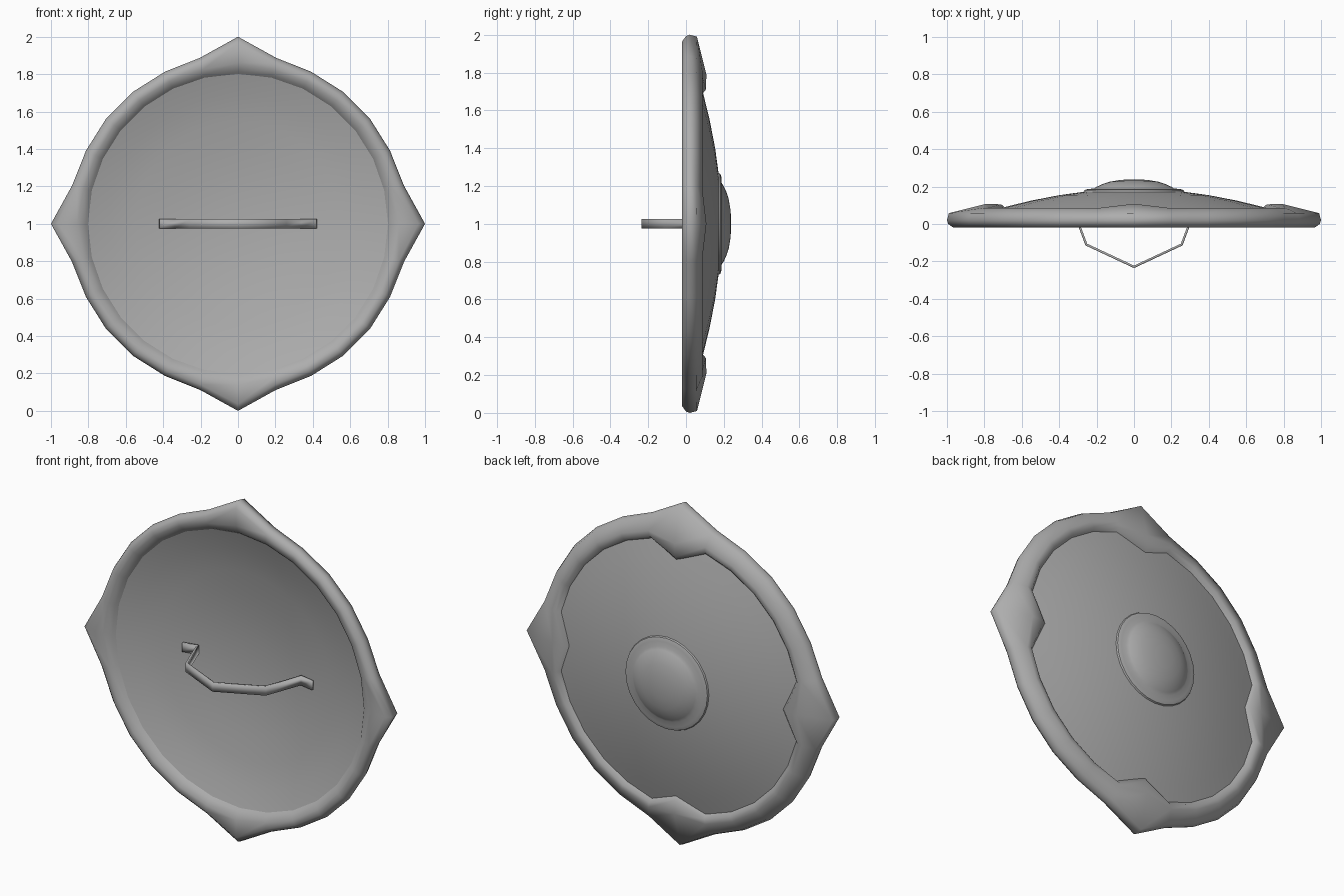
import bpy, bmesh, math

if "Cube" in bpy.data.objects:
    bpy.data.objects.remove(bpy.data.objects["Cube"])

SEGMENTS = 28            # spokes around the shield, four of them are points

metal = bpy.data.materials.new("grey metal")
metal.use_nodes = True
GREY = (0.42, 0.42, 0.42, 1)
metal.diffuse_color = GREY
metal.node_tree.nodes["Principled BSDF"].inputs["Base Color"].default_value = GREY


def finish(name, bm, angle):
    bmesh.ops.recalc_face_normals(bm, faces=bm.faces)
    mesh = bpy.data.meshes.new(name)
    bm.to_mesh(mesh)
    bm.free()
    mesh.materials.append(metal)
    obj = bpy.data.objects.new(name, mesh)
    bpy.context.collection.objects.link(obj)
    bpy.ops.object.select_all(action="DESELECT")
    obj.select_set(True)
    bpy.context.view_layer.objects.active = obj
    bpy.ops.object.shade_smooth_by_angle(angle=math.radians(angle))
    return obj


def revolve(name, profile, closed=False, point_profile=None, angle=40):
    """Spin (radius, y) pairs about the y axis; point_profile is used at the four points."""
    bm = bmesh.new()
    spokes = []
    for s in range(SEGMENTS):
        a = 2 * math.pi * s / SEGMENTS
        step = s % (SEGMENTS // 4)
        blend = 1 if step == 0 else 0.09 if step in (1, 6) else 0
        spoke = []
        for i, (r, y) in enumerate(profile):
            if point_profile:
                pr, py = point_profile[i]
                # only the outer half of the rim flares before the point
                k = blend if blend == 1 or pr > r else 0
                r, y = r + (pr - r) * k, y + (py - y) * k
            spoke.append(bm.verts.new((r * math.sin(a), y, 1 + r * math.cos(a))))
        spokes.append(spoke)
    count = len(profile) if closed else len(profile) - 1
    for s in range(SEGMENTS):
        p, q = spokes[s], spokes[(s + 1) % SEGMENTS]
        for i in range(count):
            j = (i + 1) % len(profile)
            bm.faces.new((p[i], p[j], q[j], q[i]))
    bmesh.ops.remove_doubles(bm, verts=bm.verts, dist=0.0005)
    return finish(name, bm, angle)


# Domed body: outer skin, then the hollow inner skin
body = [(0, 0.19), (0.14, 0.185), (0.27, 0.172), (0.40, 0.154), (0.55, 0.125),
        (0.69, 0.091), (0.82, 0.055), (0.82, 0.01), (0.69, 0.052), (0.55, 0.081),
        (0.40, 0.105), (0.27, 0.122), (0.14, 0.131), (0, 0.135)]
revolve("shield_body", body)

# Rolled rim, drawn out to a point at top, bottom and both sides
rim = [(0.79, 0.03), (0.815, 0.0), (0.845, -0.018), (0.875, -0.02), (0.895, 0.0),
       (0.902, 0.02), (0.89, 0.055), (0.83, 0.086), (0.80, 0.086), (0.775, 0.06)]
rim_point = [(0.79, 0.03), (0.815, 0.0), (0.86, -0.018), (0.965, -0.02), (0.993, 0.0),
             (1.0, 0.02), (0.99, 0.058), (0.79, 0.108), (0.71, 0.105), (0.685, 0.085)]
revolve("shield_rim", rim, closed=True, point_profile=rim_point, angle=60)

# Round boss with a low collar
boss = [(0.272, 0.165), (0.265, 0.181), (0.245, 0.188), (0.215, 0.189), (0.20, 0.199),
        (0.165, 0.215), (0.13, 0.226), (0.07, 0.236), (0, 0.239)]
revolve("boss", boss)

# Bent strap handle with a mounting foot at each end
half = [(0.42, 0.088), (0.335, 0.105), (0.255, -0.11)]
path = [(-x, y) for x, y in half] + [(0, -0.229)] + half[::-1]
bm = bmesh.new()
rows = [[bm.verts.new((x, y, z)) for z in (0.974, 1.026)] for x, y in path]
for a, b in zip(rows, rows[1:]):
    bm.faces.new((a[0], b[0], b[1], a[1]))
handle = finish("handle", bm, 20)
strap = handle.modifiers.new("thickness", "SOLIDIFY")
strap.thickness = 0.012
strap.offset = 0
strap.use_even_offset = True
